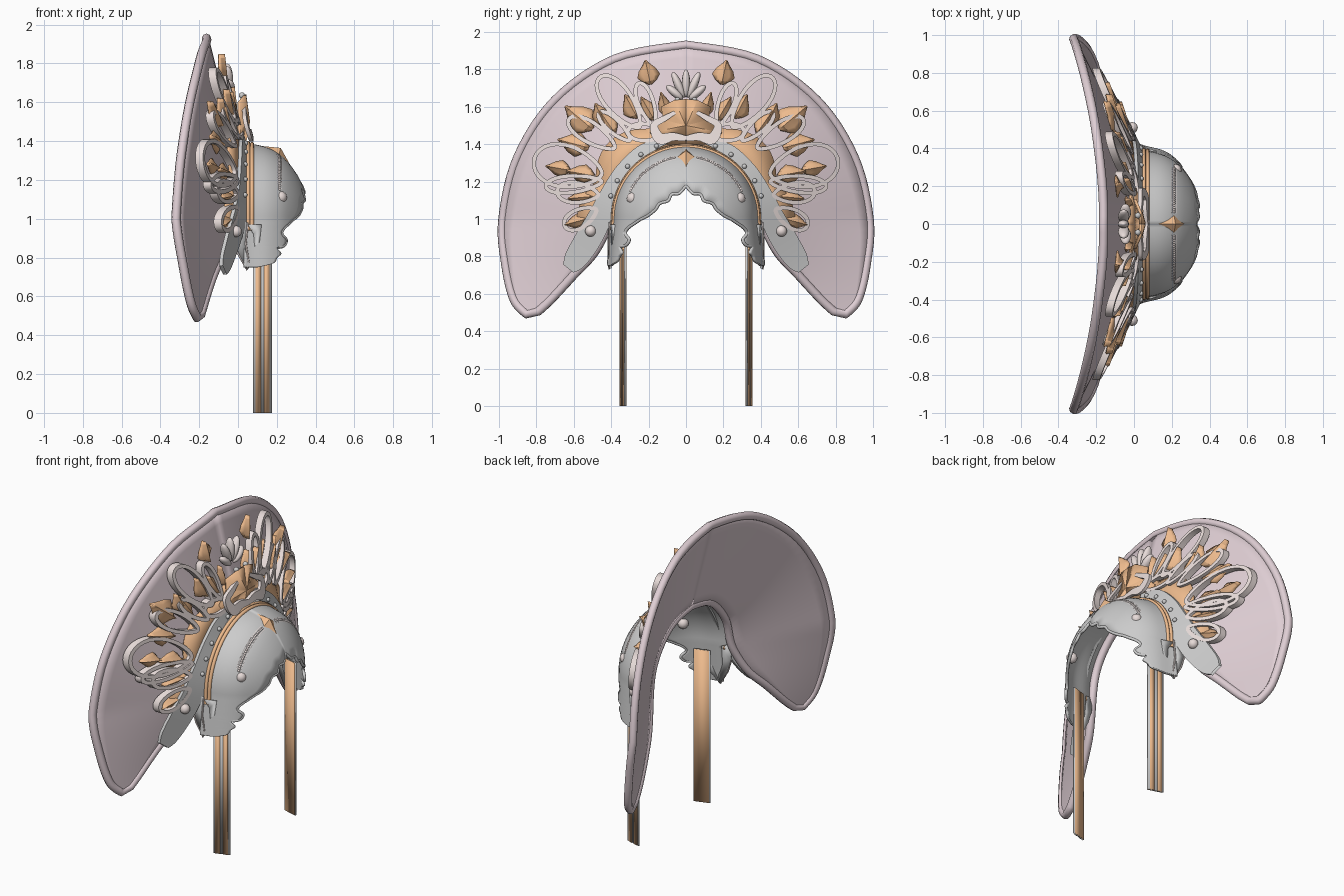
import bpy, bmesh
from math import sin, cos, pi, radians, hypot
from mathutils import Vector

if "Cube" in bpy.data.objects:
    bpy.data.objects.remove(bpy.data.objects["Cube"])

def mat(name, c):
    m = bpy.data.materials.new(name)
    m.diffuse_color = (*c, 1)
    m.use_nodes = True
    m.node_tree.nodes["Principled BSDF"].inputs["Base Color"].default_value = m.diffuse_color
    return m
PINK = mat("pale_rose", (.74, .62, .66))
GOLD = mat("copper", (.86, .5, .27))
CREAM = mat("cream", (.8, .71, .69))
GREY = None

def spline(pts, n=6):
    """Smooth path through a few points (any dimension)."""
    out = []
    for i in range(len(pts) - 1):
        a, b, c, d = (pts[max(i - 1, 0)], pts[i], pts[i + 1], pts[min(i + 2, len(pts) - 1)])
        for k in range(n):
            t = k / n
            out.append(tuple(.5 * (2 * q + (r - p) * t + (2 * p - 5 * q + 4 * r - s) * t * t
                             + (3 * q - p - 3 * r + s) * t ** 3) for p, q, r, s in zip(a, b, c, d)))
    return out + [tuple(pts[-1])]

def add(name, verts, faces, m=None, mirror=True, thick=0, angle=35):
    me = bpy.data.meshes.new(name)
    me.from_pydata([tuple(v) for v in verts], [], faces)
    bm = bmesh.new()
    bm.from_mesh(me)
    bmesh.ops.remove_doubles(bm, verts=bm.verts, dist=1e-5)
    bmesh.ops.recalc_face_normals(bm, faces=bm.faces)
    bm.to_mesh(me)
    bm.free()
    me.shade_smooth()
    me.set_sharp_from_angle(angle=radians(angle))
    o = bpy.data.objects.new(name, me)
    bpy.context.collection.objects.link(o)
    if m:
        me.materials.append(m)
    if thick:
        s = o.modifiers.new("thickness", 'SOLIDIFY')
        s.thickness, s.offset = thick, 0
    if mirror:
        mm = o.modifiers.new("mirror", 'MIRROR')
        mm.use_axis = (False, True, False)
    return o

def grid(name, rows, m=None, close=False, **kw):
    w, n = len(rows[0]), len(rows)
    faces = [(i * w + j, i * w + (j + 1) % w, (i + 1) % n * w + (j + 1) % w, (i + 1) % n * w + j)
             for i in range(n if close == 'rows' else n - 1)
             for j in range(w if close else w - 1)]
    return add(name, [p for r in rows for p in r], faces, m, **kw)

def tube(name, pts, r, m=None, closed=False, mirror=True):
    c = bpy.data.curves.new(name, 'CURVE')
    c.dimensions, c.bevel_depth, c.bevel_resolution, c.use_fill_caps = '3D', r, 2, True
    both = [pts] + ([[(x, -y, z) for x, y, z in pts]] if mirror else [])
    for path in both:
        s = c.splines.new('POLY')
        s.points.add(len(path) - 1)
        for p, q in zip(s.points, path):
            p.co = (*q, 1)
        s.use_cyclic_u = closed
    o = bpy.data.objects.new(name, c)
    bpy.context.collection.objects.link(o)
    if m:
        c.materials.append(m)

def ball(name, p, size, m=None, tilt=0, mirror=True):
    """Ellipsoid, size = half axes, tilt leans the top towards +y."""
    rows = []
    for i in range(9):
        a = pi * i / 8
        row = []
        for j in range(12):
            b = 2 * pi * j / 12
            x, y, z = size[0] * sin(a) * cos(b), size[1] * sin(a) * sin(b), size[2] * cos(a)
            row.append((p[0] + x, p[1] + y * cos(tilt) + z * sin(tilt), p[2] - y * sin(tilt) + z * cos(tilt)))
        rows.append(row)
    grid(name, rows, m, close=True, mirror=mirror, angle=60)

# Conical fan surface: x depth for a position (y, z)
def on_fan(y, z, off=0):
    r = hypot(y, z - 1) + 1e-6
    k = .25 + .25 * (y / r) ** 2 - .25 * max(0, 1 - z)
    return Vector((-.03 - k * (r - .4) + off, y, z))

# Fan
outer = spline([(0, 1.93), (.38, 1.855), (.7, 1.635), (.9, 1.33), (.98, 1.0), (.965, .76), (.92, .57), (.85, .49)])
inner = spline([(0, 1.39), (.2, 1.34), (.35, 1.18), (.41, .98), (.49, .82), (.6, .7), (.72, .57), (.79, .505)])
rows = [[on_fan(a[0] + (b[0] - a[0]) * k / 8, a[1] + (b[1] - a[1]) * k / 8) for k in range(9)]
        for a, b in zip(inner, outer)]
grid("fan", rows, PINK, thick=.025)
half = outer + inner[::-1]
loop = outer + inner[::-1][:-1] + [(-y, z) for y, z in inner] + [(-y, z) for y, z in outer[::-1][:-1]]
tube("fan_rim", [on_fan(*p) for p in loop], .024, PINK, closed=True, mirror=False)

# Flat ribbon lying on the fan: path points are (y, z, width)
def ribbon(name, path, off, depth, m=None, closed=False):
    rows, n = [], len(path)
    for i, (y, z, w) in enumerate(path):
        a = path[(i - 1) % n] if closed else path[max(i - 1, 0)]
        b = path[(i + 1) % n] if closed else path[min(i + 1, n - 1)]
        t = Vector((b[0] - a[0], b[1] - a[1]))
        t = t.normalized() if t.length > 1e-6 else Vector((1, 0))
        u, v = -t.y * w / 2, t.x * w / 2
        rows.append([on_fan(y + s * u, z + s * v, off + e * depth / 2) for s, e in ((1, 1), (1, -1), (-1, -1), (-1, 1))])
    grid(name, rows, m, close='rows' if closed else True)

# Teardrop loops: base y, z, lean from vertical, length, width
for y, z, a, L, W in [(.25, 1.49, 38, .34, .16), (.45, 1.24, 78, .37, .25), (.17, 1.5, 20, .24, .09),
                      (.38, 1.38, 58, .29, .12), (.47, 1.13, 85, .22, .12), (.48, 1.05, 118, .19, .11),
                      (.3, 1.42, 48, .22, .08), (.45, 1.2, 95, .3, .1), (.11, 1.46, 88, .2, .1)]:
    a, path = radians(a), []
    for i in range(32):
        t = 2 * pi * (i + .5) / 32
        u, v = L * (1 - cos(t)) / 2, W / 2 * sin(t) * (.45 + .6 * sin(t / 2))
        path.append((y + u * sin(a) + v * cos(a), z + u * cos(a) - v * sin(a), .022))
    ribbon("scroll_loop", path, .055, .04, CREAM, True)

# Copper leaves with a raised midrib
for y, z, a, L, W in [(.19, 1.72, 12, .13, .12), (.5, 1.48, 50, .19, .16), (.43, 1.5, 25, .13, .1),
                      (.52, 1.38, 75, .17, .13), (.26, 1.54, 28, .14, .11), (.1, 1.55, 15, .13, .07),
                      (.62, 1.26, 80, .13, .09), (.49, 1.23, 80, .15, .1), (.5, 1.12, 95, .13, .08),
                      (.53, 1.0, 105, .12, .08), (.38, 1.46, 35, .14, .1), (.17, 1.53, 30, .14, .09)]:
    a, rows = radians(a), []
    for u, v in [(0, .08), (.15, .6), (.35, 1), (.6, .75), (.85, .25), (1, 0.02)]:
        row = []
        for s, h in ((-1, .0), (-.5, .012), (0, .03), (.5, .012), (1, 0)):
            p, q = u * L, s * v * W / 2
            row.append(on_fan(y + p * sin(a) + q * cos(a), z + p * cos(a) - q * sin(a), .035 + h + .02 * u))
        rows.append(row)
    grid("copper_leaf", rows, GOLD, thick=.008, angle=20)

# Copper backing with a scalloped edge, and the central crest plate
rows = []
for i in range(61):
    a = radians(i * 1.6)
    R = .52 + .06 * abs(cos(4 * a))
    rows.append([on_fan(r * sin(a), 1 + r * cos(a), .05) for r in (.4, R)])
grid("copper_backing", rows, GOLD, thick=.012)
crest = [(0, 1.39), (0, 1.64), (.06, 1.635), (.13, 1.6), (.12, 1.53), (.19, 1.46), (.15, 1.39)]
add("crest_plate", [(.055, 0, 1.5)] + [(.035 - .03 * (y > .1), y, z) for y, z in crest],
    [(0, i, i + 1) for i in range(2, 7)] + [(0, 7, 1)], GOLD, thick=.015, angle=15)
ribbon("crest_scroll", spline([(0, 1.43, .03), (.07, 1.44, .045), (.14, 1.43, .06), (.17, 1.5, .04),
                               (.11, 1.54, .03), (.04, 1.58, .015)]), .105, .02, CREAM)

# Palmette of cream drops
for a in (0, 24, 50):
    t = radians(a)
    c, L = .1 - .02 * (a > 30), .075 - .018 * (a > 30)
    p = on_fan(c * sin(t), 1.625 + c * cos(t), .055)
    ball("palmette_petal", p, (.03, .022, L), CREAM, t, a > 0)
ball("crest_pearl", (.02, .045, 1.635), (.016,) * 3, GREY)

# Side wings of the helmet sweeping down into tails, with studs
ribbon("side_tail", spline([(.1, 1.415, .02), (.22, 1.37, .07), (.33, 1.26, .09), (.41, 1.13, .1), (.465, 1.0, .13),
                            (.53, .88, .14), (.595, .78, .12), (.63, .735, .07)]), .065, .018)
for a in (22, 35, 48, 61, 73):
    t = radians(a)
    ball("stud", on_fan(.42 * sin(t), 1 + .42 * cos(t), .075), (.013,) * 3)
ball("tail_pearl", (-.01, .51, .935), (.03,) * 3, CREAM)

# Helmet visor: turned profile (x, radius) around a horizontal axis at z = 1
prof = spline([(-.02, .415), (.05, .385), (.15, .36), (.22, .32), (.27, .265), (.31, .205), (.345, .13)])
def rad(x):
    for (a, p), (b, q) in zip(prof, prof[1:]):
        if x <= b:
            return p + (q - p) * (x - a) / (b - a)
    return prof[-1][1]
def visor(x, a, lift=0):
    """a = degrees from the top; beyond 90 the side hangs straight down."""
    r, t = rad(x) + lift, radians(min(a, 90))
    drop = max(0, a - 90) * .01
    return (x, r * sin(t) + drop * .1, 1 + r * cos(t) - drop)
front = spline([(0, .325), (15, .34), (30, .335), (45, .342), (60, .33), (75, .325), (88, .3), (95, .235), (98, .225),
                (101, .248), (104, .235), (105, .2), (108, .22), (110, .2), (113, .18), (115, .1)], 4)
edge = [(a, min(x, .344)) for a, x in front]
grid("visor", [[visor(.03 - .05 * (a < 92) + (x - .03 + .05 * (a < 92)) * k / 14, a) for k in range(15)]
               for a, x in edge], thick=.014, angle=50)
tube("visor_edge", [visor(x, a) for a, x in edge[:44]], .009)
for x, r in ((.17, .004), (.255, .005), (.295, .005)):
    tube("visor_ridge", [visor(x, a) for a in range(0, 86, 5)], r)

# Copper bands at the back of the visor
for x in (.052, .072):
    tube("copper_band", [visor(x, a, .006) for a in range(0, 98, 3)], .011, GOLD)

# Beaded trim
for x in (.2, .222):
    tube("bead_rail", [visor(x, a, .004) for a in range(10, 66, 4)], .004, CREAM)
for a in range(11, 65, 2):
    ball("bead", visor(.211, a, .004), (.008,) * 3, CREAM)
ball("visor_pearl", (.22, .285, 1.11), (.032,) * 3, CREAM)

# Brow jewel
add("brow_jewel", [(.12, 0, 1.375), (.21, .055, 1.325), (.295, 0, 1.23), (.21, -.055, 1.325), (.22, 0, 1.365), (.2, 0, 1.28)],
    [(i, (i + 1) % 4, k) for i in range(4) for k in (4, 5)], GOLD, mirror=False, angle=5)

# Pointed side blades
blade = [(-.03, 1.02), (-.025, .9), (0, .82), (.045, .735), (.055, .78), (.04, .87), (.05, .98)]
add("side_blade", [(x, .41 - .1 * max(x, 0), z) for x, z in blade], [tuple(range(7))], thick=.014)
tube("blade_trim", [(x, .415 - .1 * max(x, 0), z) for x, z in blade[1:]], .005, CREAM)
blade2 = [(.05, .97), (.08, .92), (.085, .83), (.045, .735), (.1, .8), (.12, .97)]
add("side_blade_front", [(x, .405 - .3 * max(x - .04, 0), z) for x, z in blade2], [tuple(range(6))], thick=.012)

# Hanging straps with copper stripes
def slab(name, x0, x1, off, m, t):
    add(name, [(x, .352 - .3 * (x - .08) + off, z) for x in (x0, x1) for z in (0, .95)], [(0, 1, 3, 2)], m, thick=t)
slab("strap", .078, .174, 0, GREY, .008)
slab("strap_lining", .084, .168, -.005, GOLD, .004)
for x in (.09, .135):
    slab("strap_stripe", x, x + .027, .005, GOLD, .004)
